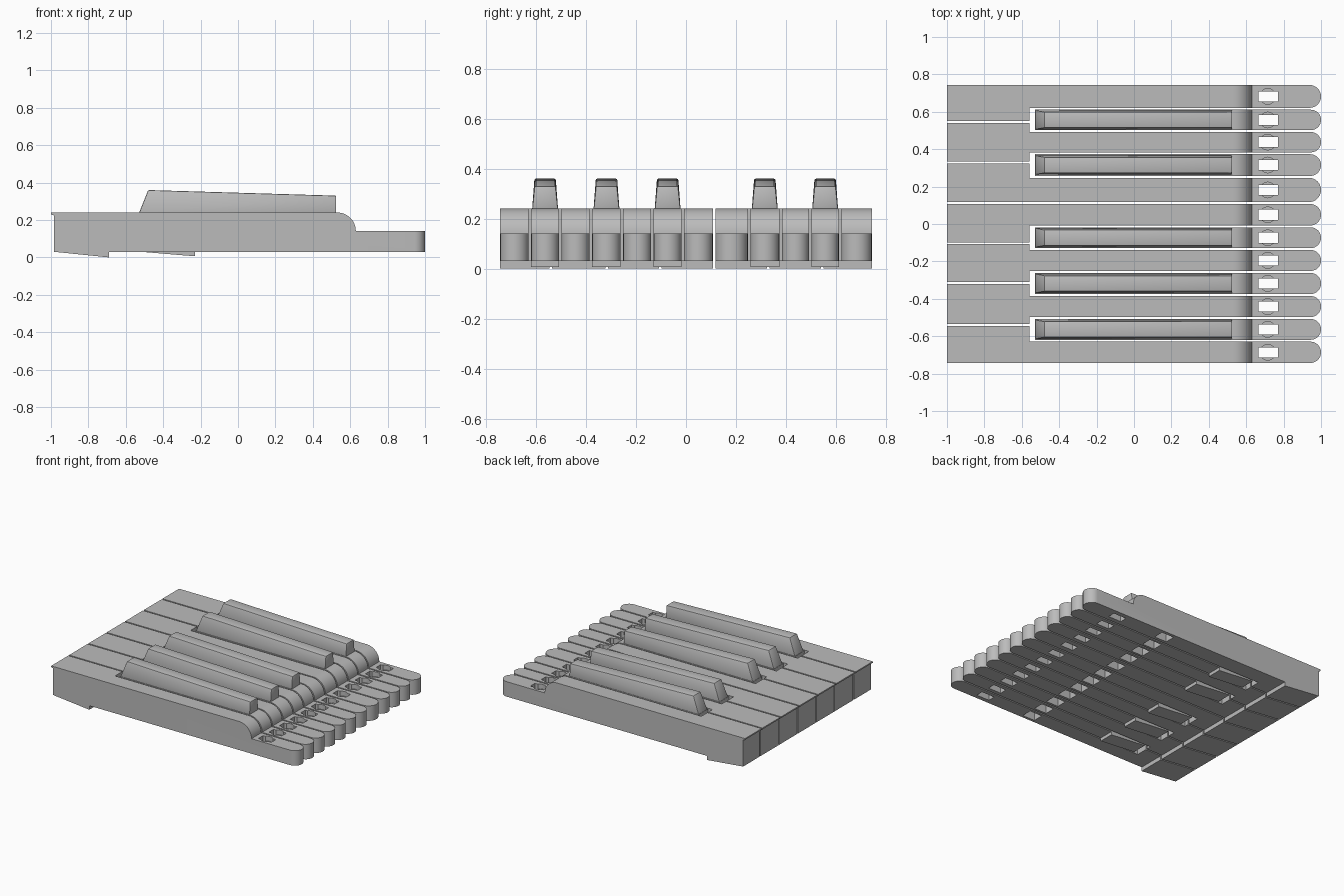
import bpy, bmesh, math
from mathutils import Vector

cube = bpy.data.objects.get("Cube")
if cube:
    bpy.data.objects.remove(cube, do_unlink=True)

grey = bpy.data.materials.new("plain grey")
grey.use_nodes = True
colour = (0.5, 0.5, 0.5, 1)
grey.diffuse_color = colour
grey.node_tree.nodes["Principled BSDF"].inputs["Base Color"].default_value = colour

GAP = 0.005
NOTCH_X = -0.56
# Key boundaries across the rear tails and across the wide fronts
tails = [.748, .616, .497, .378, .252, .112, -.013, -.134, -.256, -.38, -.503, -.624, -.748]
fronts = [.748, .545, .328, .111, -.103, -.316, -.54, -.748]
raised = (1, 3, 6, 8, 10)


def arc(cx, cy, r, start, end, steps):
    return [(cx + r * math.cos(math.radians(start + (end - start) * i / steps)),
             cy + r * math.sin(math.radians(start + (end - start) * i / steps)))
            for i in range(steps + 1)]


def prism(name, points, axis, low, high):
    """Extrude a 2D outline along y (outline in xz) or z (outline in xy)."""
    def place(p, d):
        return (p[0], d, p[1]) if axis == "y" else (p[0], p[1], d)
    bm = bmesh.new()
    face = bm.faces.new([bm.verts.new(place(p, low)) for p in points])
    grown = bmesh.ops.extrude_face_region(bm, geom=[face])["geom"]
    shift = Vector(place((0, 0), high - low))
    bmesh.ops.translate(bm, vec=shift, verts=[v for v in grown if isinstance(v, bmesh.types.BMVert)])
    bmesh.ops.recalc_face_normals(bm, faces=bm.faces)
    mesh = bpy.data.meshes.new(name)
    bm.to_mesh(mesh)
    bm.free()
    mesh.materials.append(grey)
    obj = bpy.data.objects.new(name, mesh)
    bpy.context.scene.collection.objects.link(obj)
    return obj


def box(name, x0, x1, y0, y1, z0, z1):
    return prism(name, [(x0, y0), (x1, y0), (x1, y1), (x0, y1)], "z", z0, z1)


def finish(obj, cutters=(), keep=None):
    """Apply boolean helpers and other modifiers, then smooth curved faces."""
    helpers = ([(keep, "INTERSECT")] if keep else []) + [(c, "DIFFERENCE") for c in cutters]
    for helper, mode in helpers:
        helper.hide_render = True
        mod = obj.modifiers.new("shape", "BOOLEAN")
        mod.operation, mod.object, mod.solver = mode, helper, "EXACT"
    graph = bpy.context.evaluated_depsgraph_get()
    mesh = bpy.data.meshes.new_from_object(obj.evaluated_get(graph))
    obj.modifiers.clear()
    obj.data = mesh
    for helper, mode in helpers:
        bpy.data.objects.remove(helper, do_unlink=True)
    mesh.shade_smooth()
    mesh.set_sharp_from_angle(angle=math.radians(30))


def side_profile(front):
    """Long side outline: front end, flat top, rounded shoulder and thin tail."""
    shoulder = arc(0.53, 0.14, 0.1, 90, 0, 12)
    return front + shoulder + [(1.01, 0.14), (1.01, 0.03)]


white_side = side_profile([(-0.69, 0.03), (-0.69, 0.0), (-0.985, 0.03),
                           (-0.985, 0.225), (-1.0, 0.23), (-1.0, 0.24)])
black_side = side_profile([(-0.23, 0.03), (-0.23, 0.006), (-0.52, 0.03), (-0.53, 0.24)])


def tail_tip(low, high):
    r = (high - low) / 2
    return arc(1 - r, (low + high) / 2, r, -90, 90, 16)


def tail_cutters(y):
    """Through slot, round recess above it, and a pocket underneath."""
    return [box("slot", 0.665, 0.77, y - 0.027, y + 0.027, -0.1, 0.3),
            prism("recess", arc(0.715, y, 0.042, 0, 337.5, 15), "z", 0.105, 0.3),
            box("pocket", 0.26, 0.36, y - 0.038, y + 0.038, -0.1, 0.15)]


def raised_cap(name, y):
    """Tapered raised grip with a sloped front and a gently falling top."""
    cap = prism(name, [(-0.53, 0.235), (-0.48, 0.36), (0.525, 0.33), (0.525, 0.235)],
                "y", y - 0.052, y + 0.052)
    for v in cap.data.vertices:
        if v.co.z > 0.3:
            v.co.y = y + (v.co.y - y) * 0.82
    bevel = cap.modifiers.new("soft edges", "BEVEL")
    bevel.width, bevel.segments, bevel.limit_method = 0.006, 2, "ANGLE"
    finish(cap)


white = 0
for i in range(12):
    high, low = tails[i] - GAP, tails[i + 1] + GAP
    middle = (high + low) / 2
    if i in raised:
        # Narrow key with a raised cap
        plan = [(-0.6, low)] + tail_tip(low, high) + [(-0.6, high)]
        side, name = black_side, f"raised_key_{i + 1}"
        raised_cap(f"raised_key_cap_{i + 1}", middle)
    else:
        # Wide-fronted key narrowing to its tail
        top, bottom = fronts[white] - GAP, fronts[white + 1] + GAP
        white += 1
        if abs(top - high) < 0.006:
            top = high
        if abs(bottom - low) < 0.006:
            bottom = low
        plan = [(-1.1, bottom), (NOTCH_X, bottom)]
        plan += ([(NOTCH_X, low)] if bottom != low else []) + tail_tip(low, high)
        plan += ([(NOTCH_X, high)] if top != high else [])
        plan += [(NOTCH_X, top), (-1.1, top)]
        side, name = white_side, f"wide_key_{white}"
    key = prism(name, side, "y", -0.9, 0.9)
    outline = prism("outline", plan, "z", -0.2, 0.5)
    finish(key, tail_cutters(middle), outline)
